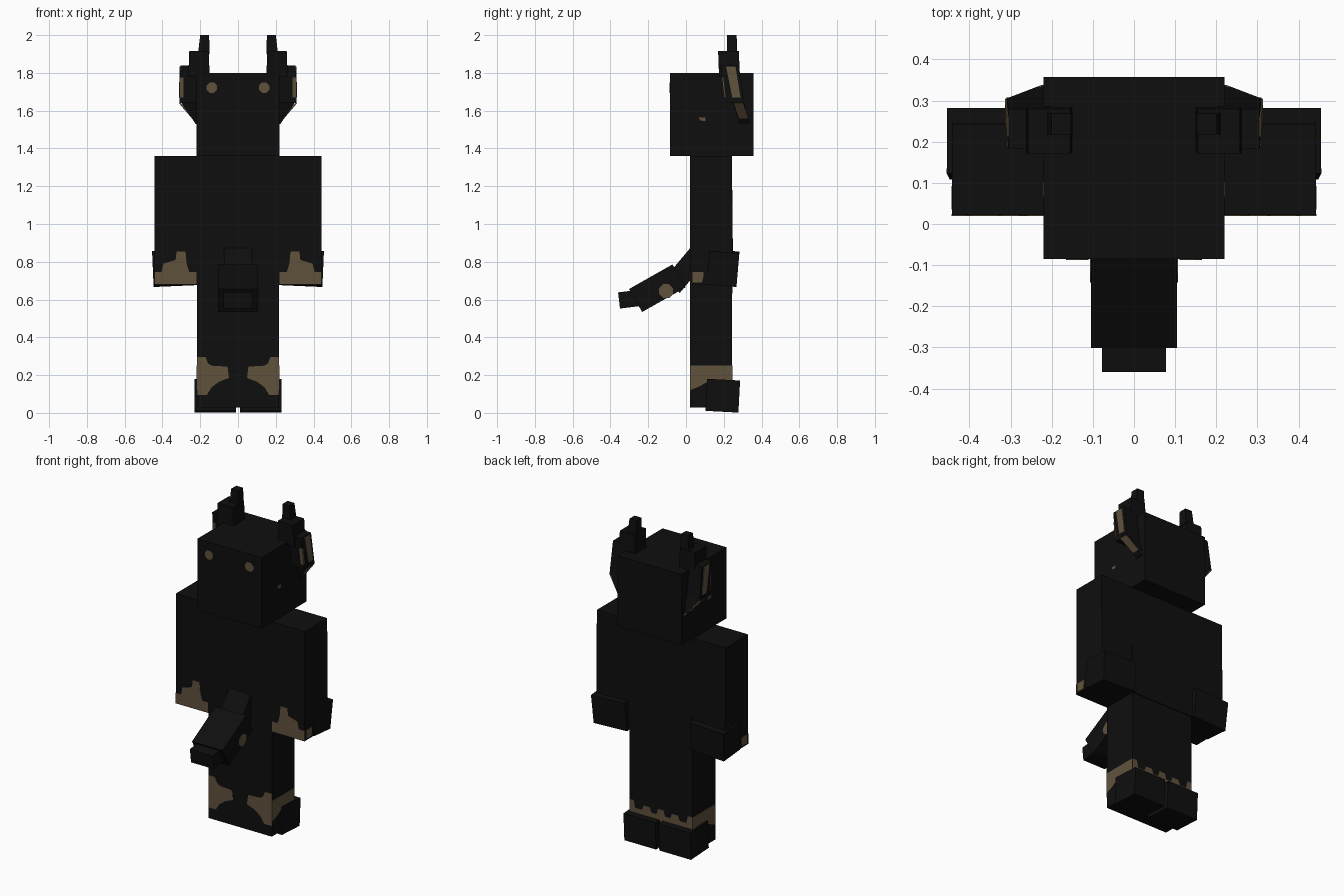
import bpy, bmesh, math
from mathutils import Vector, Matrix

if "Cube" in bpy.data.objects:
    bpy.data.objects.remove(bpy.data.objects["Cube"])


def material(name, rgb):
    m = bpy.data.materials.new(name)
    m.diffuse_color = (*rgb, 1)
    m.use_nodes = True
    m.node_tree.nodes["Principled BSDF"].inputs["Base Color"].default_value = m.diffuse_color
    return m


BLACK = material("black", (0.0045, 0.0045, 0.0045))
BROWN = material("brown", (0.118, 0.083, 0.046))


def finish(name, bm, mat):
    bmesh.ops.recalc_face_normals(bm, faces=bm.faces)
    me = bpy.data.meshes.new(name)
    bm.to_mesh(me)
    bm.free()
    me.materials.append(mat)
    ob = bpy.data.objects.new(name, me)
    bpy.context.collection.objects.link(ob)
    return ob


def box(name, center, size, rot=(0, 0, 0), mat=BLACK):
    """Box by centre and size, tilted about x then y (degrees)."""
    bm = bmesh.new()
    r = Matrix.Rotation(math.radians(rot[1]), 4, 'Y') @ Matrix.Rotation(math.radians(rot[0]), 4, 'X')
    bmesh.ops.create_cube(bm, size=1, matrix=Matrix.Translation(center) @ r @ Matrix.Diagonal((*size, 1)))
    return finish(name, bm, mat)


def loft(name, low, high, s=1, mat=BLACK):
    """Block between two level rectangles (x0, x1, y0, y1, z); s=-1 mirrors."""
    bm = bmesh.new()
    rings = [[bm.verts.new((s * x, y, z)) for x, y in ((x0, y0), (x1, y0), (x1, y1), (x0, y1))]
             for x0, x1, y0, y1, z in (low, high)]
    for ring in rings:
        bm.faces.new(ring)
    for i in range(4):
        j = (i + 1) % 4
        bm.faces.new((rings[0][i], rings[0][j], rings[1][j], rings[1][i]))
    return finish(name, bm, mat)


def plate(name, pts, axis, at, s=1, t=0.004):
    """Thin brown patch; pts are (x, z) for axis y or (y, z) for axis x."""
    bm = bmesh.new()
    if axis == 'y':
        vs = [bm.verts.new((s * a, at - t / 2, b)) for a, b in pts]
        d = Vector((0, t, 0))
    else:
        vs = [bm.verts.new((s * (at - t / 2), a, b)) for a, b in pts]
        d = Vector((s * t, 0, 0))
    f = bm.faces.new(vs)
    ext = bmesh.ops.extrude_face_region(bm, geom=[f], use_keep_orig=True)
    bmesh.ops.translate(bm, vec=d, verts=[v for v in ext["geom"] if isinstance(v, bmesh.types.BMVert)])
    return finish(name, bm, BROWN)


def octagon(a, b, r):
    return [(a + r * math.cos(math.pi * (k + .5) / 4), b + r * math.sin(math.pi * (k + .5) / 4))
            for k in range(8)]


# Head and torso
loft("head", (-.22, .22, -.085, .357, 1.36), (-.22, .22, -.085, .357, 1.8))
loft("torso", (-.22, .22, .022, .25, .68), (-.22, .22, .022, .243, 1.36))

# Tail: three linked blocks hanging forward
box("tail_base", (0, .008, .77), (.15, .26, .11), (50, 0))
box("tail_middle", (0, -.152, .66), (.21, .264, .14), (29.5, 0))
box("tail_tip", (0, -.29, .603), (.156, .13, .086), (7, 0))

for s, side in ((1, "right"), (-1, "left")):
    # Arm with tilted cuff at the back
    loft(side + "_arm", (.22, .442, .022, .248, .68), (.22, .442, .022, .243, 1.36), s)
    box(side + "_cuff", (s * .336, .195, .767), (.23, .16, .178), (-5, s * 2.5))
    plate(side + "_arm_patch",
          [(.22, .68), (.443, .68), (.443, .745), (.405, .745), (.395, .79), (.33, .81), (.325, .855),
           (.278, .855), (.272, .79), (.258, .745), (.22, .745)], 'y', .022, s)
    plate(side + "_arm_spot", [(.035, .69), (.085, .69), (.092, .72), (.092, .745), (.035, .745)], 'x', .442, s)

    # Leg with tilted heel block
    loft(side + "_leg", (0, .217, .022, .243, .028), (0, .217, .022, .245, .68), s)
    box(side + "_foot", (s * .12, .195, .091), (.218, .174, .17), (-3, 0))
    plate(side + "_shin_patch",
          [(.218, .095), (.218, .295), (.172, .295), (.158, .262), (.14, .25), (.055, .245), (.048, .185),
           (.1, .165), (.14, .135), (.165, .095)], 'y', .022, s)
    plate(side + "_leg_side_patch",
          [(.022, .12), (.07, .14), (.115, .165), (.243, .165), (.243, .25), (.022, .25)], 'x', .217, s)
    plate(side + "_leg_back_patch",
          [(0, .16), (.217, .16), (.217, .25), (.185, .25), (.175, .205), (.13, .205), (.12, .235),
           (.075, .235), (.065, .205), (.03, .205), (.02, .24), (0, .24)], 'y', .244, s)

    # Eye, cheek mark and tail spot
    plate(side + "_eye", octagon(.138, 1.722, .03), 'y', -.085, s)
    plate(side + "_cheek_mark", [(.066, 1.565), (.075, 1.548), (.103, 1.545), (.103, 1.565)], 'x', .22, s)
    plate(side + "_tail_spot", octagon(-.105, .645, .04), 'x', .105, s)

    # Horn: root, bend, upper block and tip
    loft(side + "_horn_root", (.2, .224, .285, .338, 1.53), (.2, .31, .245, .305, 1.655), s)
    loft(side + "_horn_bend", (.2, .31, .208, .308, 1.64), (.2, .305, .182, .28, 1.84), s)
    loft(side + "_horn_block", (.15, .263, .175, .285, 1.78), (.155, .258, .17, .28, 1.915), s)
    loft(side + "_horn_tip", (.15, .212, .218, .272, 1.9), (.153, .2, .218, .268, 2), s)

    # Brown markings on the horn
    loft(side + "_horn_root_mark", (.218, .228, .289, .336, 1.54), (.304, .313, .25, .304, 1.64), s, BROWN)
    loft(side + "_horn_bend_mark", (.304, .313, .245, .289, 1.67), (.3, .309, .212, .262, 1.835), s, BROWN)
    loft(side + "_horn_front_mark", (.288, .311, .202, .21, 1.67), (.288, .309, .189, .197, 1.775), s, BROWN)
